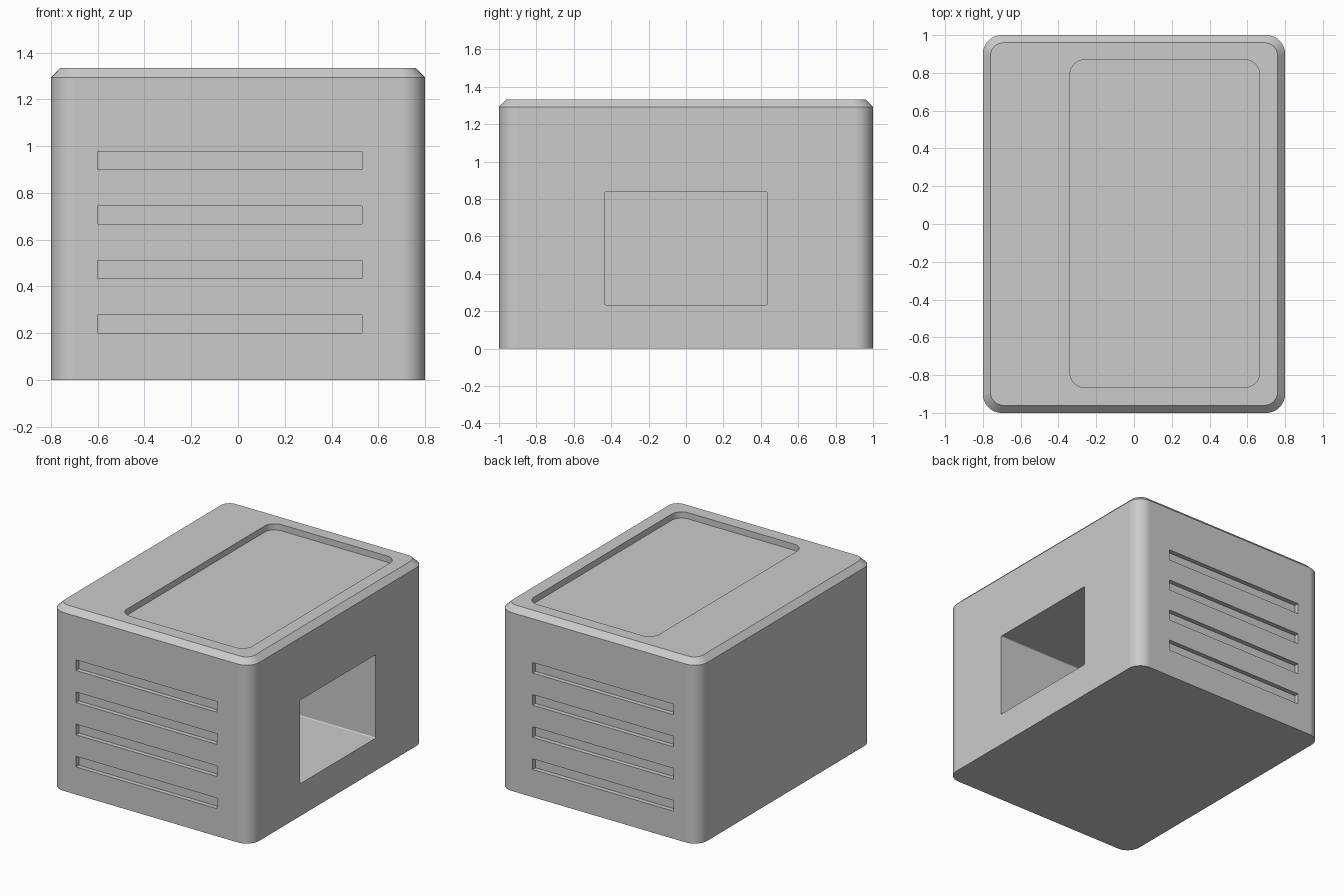
import bpy
import bmesh
import math
from mathutils import Matrix

cube = bpy.data.objects.get("Cube")
if cube:
    bpy.data.objects.remove(cube, do_unlink=True)

grey = bpy.data.materials.new("plain grey")
grey.use_nodes = True
colour = (0.6, 0.6, 0.6, 1)
grey.diffuse_color = colour
grey.node_tree.nodes["Principled BSDF"].inputs["Base Color"].default_value = colour

WIDTH, DEPTH, HEIGHT = 1.6, 2.0, 1.333
CHAMFER = 0.04


def rounded_loop(bm, w, d, r, z, steps=12):
    """Ring of vertices round a rectangle with rounded corners."""
    ring = []
    for i, (sx, sy) in enumerate([(1, 1), (-1, 1), (-1, -1), (1, -1)]):
        for k in range(steps + 1):
            a = (i + k / steps) * math.pi / 2
            ring.append(bm.verts.new((sx * (w / 2 - r) + r * math.cos(a),
                                      sy * (d / 2 - r) + r * math.sin(a), z)))
    return ring


def rounded_prism(name, sections, matrix=Matrix()):
    """Closed solid through a stack of (width, depth, radius, z) sections."""
    bm = bmesh.new()
    rings = [rounded_loop(bm, *s) for s in sections]
    n = len(rings[0])
    for low, high in zip(rings, rings[1:]):
        for i in range(n):
            j = (i + 1) % n
            bm.faces.new((low[i], low[j], high[j], high[i]))
    bm.faces.new(rings[0][::-1])
    bm.faces.new(rings[-1])
    bm.transform(matrix)
    bmesh.ops.recalc_face_normals(bm, faces=bm.faces)
    mesh = bpy.data.meshes.new(name)
    bm.to_mesh(mesh)
    bm.free()
    mesh.materials.append(grey)
    obj = bpy.data.objects.new(name, mesh)
    bpy.context.collection.objects.link(obj)
    return obj


def box(name, low, high):
    """Plain box between two corners."""
    w, d, h = (b - a for a, b in zip(low, high))
    centre = [(a + b) / 2 for a, b in zip(low, high)]
    bpy.ops.mesh.primitive_cube_add(size=1, location=centre)
    obj = bpy.context.object
    obj.name = name
    obj.scale = (w, d, h)
    obj.data.materials.append(grey)
    return obj


# Body with rounded upright corners and a chamfered top rim
body = rounded_prism("cabinet_body", [
    (WIDTH, DEPTH, 0.1, 0),
    (WIDTH, DEPTH, 0.1, HEIGHT - CHAMFER),
    (WIDTH - 2 * CHAMFER, DEPTH - 2 * CHAMFER, 0.07, HEIGHT)])

cutters = []

# Shallow tray in the top
cutters.append(rounded_prism("tray_cutter", [
    (1.005, 1.735, 0.08, HEIGHT - 0.045), (1.005, 1.735, 0.08, HEIGHT + 0.1)],
    Matrix.Translation((0.163, 0.002, 0))))

# Deep opening in the left side
cutters.append(rounded_prism("opening_cutter", [
    (0.605, 0.87, 0.008, -0.2), (0.605, 0.87, 0.008, 0.9)],
    Matrix.Translation((0, 0, 0.537)) @ Matrix.Rotation(math.pi / 2, 4, "Y")))

# Four vent grooves on the front and on the back
GROOVE = 0.033
for side in (-1, 1):
    for i in range(4):
        z = 0.2 + i * 0.233
        ys = sorted((side * (DEPTH / 2 - GROOVE), side * (DEPTH / 2 + 0.1)))
        cutters.append(box("groove_cutter", (-0.6, ys[0], z),
                           (0.53, ys[1], z + 0.077)))

# Cut the recesses, then discard the cutters
bpy.ops.object.select_all(action="DESELECT")
body.select_set(True)
bpy.context.view_layer.objects.active = body
for cutter in cutters:
    cutter.hide_render = True
    mod = body.modifiers.new("cut", "BOOLEAN")
    mod.operation = "DIFFERENCE"
    mod.solver = "EXACT"
    mod.object = cutter
    bpy.ops.object.modifier_apply(modifier=mod.name)
for cutter in cutters:
    bpy.data.objects.remove(cutter, do_unlink=True)

# Smooth rounded corners, crisp flat faces
bpy.ops.object.shade_smooth_by_angle(angle=math.radians(30))
weighted = body.modifiers.new("flat_faces", "WEIGHTED_NORMAL")
weighted.keep_sharp = True
